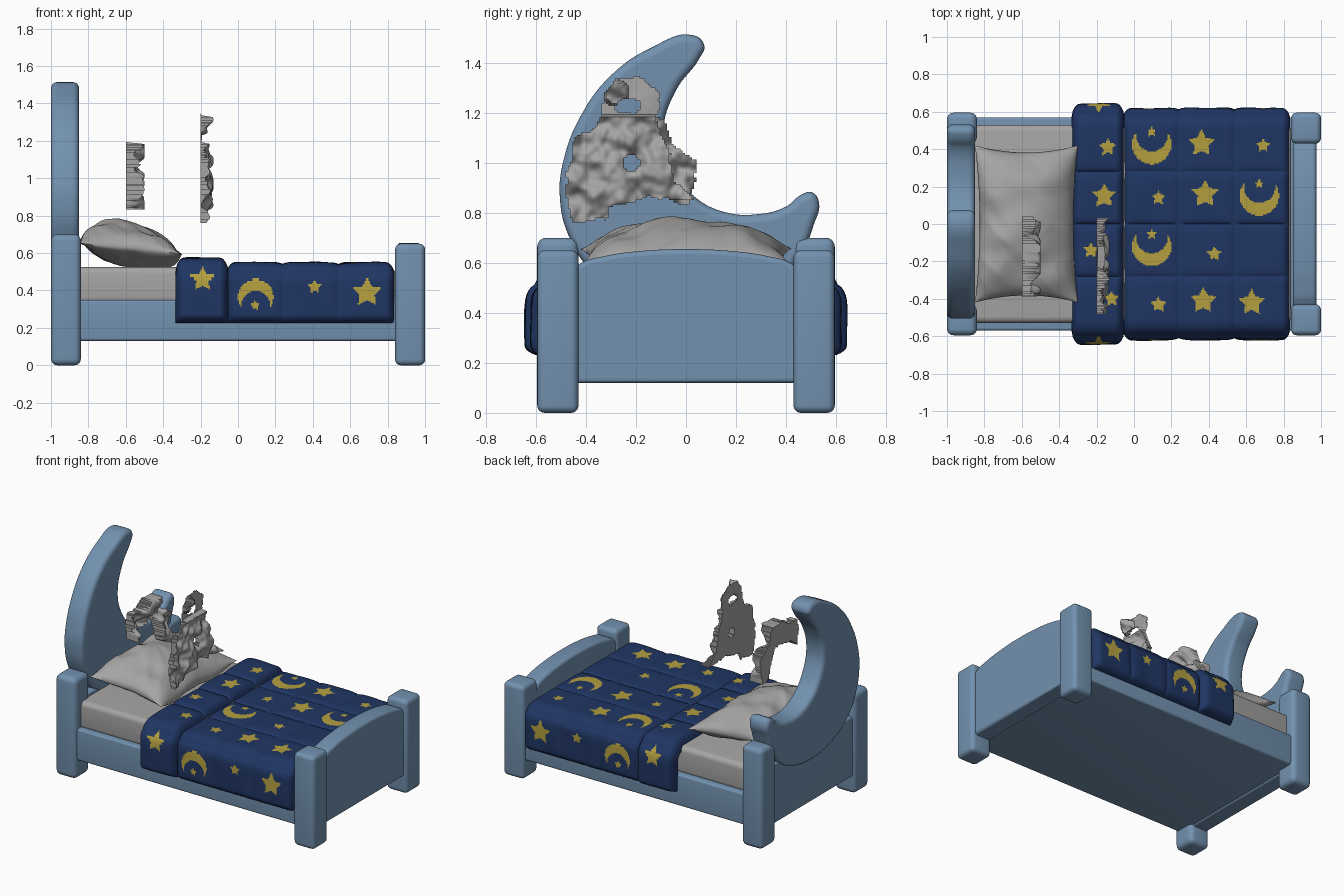
import bpy, bmesh, math
from mathutils import Vector, noise

if "Cube" in bpy.data.objects:
    bpy.data.objects.remove(bpy.data.objects["Cube"], do_unlink=True)


def material(name, rgb):
    m = bpy.data.materials.new(name)
    m.use_nodes = True
    m.diffuse_color = (*rgb, 1)
    m.node_tree.nodes["Principled BSDF"].inputs["Base Color"].default_value = (*rgb, 1)
    return m


WOOD = material("painted_wood_blue", (0.17, 0.285, 0.43))
LINEN = material("linen_grey", (0.38, 0.375, 0.37))
NAVY = material("quilt_navy", (0.014, 0.036, 0.125))
GOLD = material("quilt_gold", (0.46, 0.35, 0.05))


def finish(ob, angle=40):
    bpy.ops.object.select_all(action='DESELECT')
    ob.select_set(True)
    bpy.context.view_layer.objects.active = ob
    if ob.type == 'CURVE':
        bpy.ops.object.convert(target='MESH')
    bpy.ops.object.shade_smooth_by_angle(angle=math.radians(angle))


def from_bmesh(name, bm, mats, angle=40):
    bmesh.ops.recalc_face_normals(bm, faces=bm.faces[:])
    me = bpy.data.meshes.new(name)
    bm.to_mesh(me)
    bm.free()
    for m in mats:
        me.materials.append(m)
    ob = bpy.data.objects.new(name, me)
    bpy.context.collection.objects.link(ob)
    finish(ob, angle)
    return ob


def box(name, lo, hi, mat, bevel):
    bm = bmesh.new()
    bmesh.ops.create_cube(bm, size=1)
    for v in bm.verts:
        v.co = [l + (h - l) * (c + 0.5) for l, h, c in zip(lo, hi, v.co)]
    bmesh.ops.bevel(bm, geom=bm.edges[:], offset=bevel, segments=5, profile=0.5, affect='EDGES')
    return from_bmesh(name, bm, [mat])


def board(name, points, x0, x1, rim, sharp=()):
    # Flat board drawn as a smooth (y, z) outline with a rounded rim
    cu = bpy.data.curves.new(name, 'CURVE')
    cu.dimensions, cu.fill_mode = '2D', 'BOTH'
    cu.extrude = (x1 - x0) / 2 - rim
    cu.bevel_depth, cu.offset, cu.bevel_resolution = rim, -rim, 4
    sp = cu.splines.new('BEZIER')
    sp.bezier_points.add(len(points) - 1)
    sp.use_cyclic_u, sp.resolution_u = True, 8
    for i, (bp, p) in enumerate(zip(sp.bezier_points, points)):
        bp.co = (*p, 0)
        kind = 'VECTOR' if i in sharp else 'AUTO'
        bp.handle_left_type = bp.handle_right_type = kind
    cu.materials.append(WOOD)
    ob = bpy.data.objects.new(name, cu)
    bpy.context.collection.objects.link(ob)
    ob.location.x = (x0 + x1) / 2
    ob.rotation_euler = (math.pi / 2, 0, math.pi / 2)
    finish(ob)


# Frame: posts, slab, headboard panel
for side, s in (("right", -1), ("left", 1)):
    y0, y1 = sorted((s * 0.43, s * 0.595))
    box("head_post_" + side, (-1, y0, 0), (-0.84, y1, 0.70), WOOD, 0.035)
    box("foot_post_" + side, (0.84, y0, 0), (1, y1, 0.65), WOOD, 0.03)
box("bed_frame", (-0.9, -0.57, 0.13), (0.88, 0.57, 0.35), WOOD, 0.015)
box("headboard_panel", (-0.98, -0.46, 0.12), (-0.86, 0.46, 0.54), WOOD, 0.015)

# Arched footboard and crescent headboard
arch = [(0.46 * math.cos(a), 0.56 + 0.095 * math.sin(a))
        for a in (math.pi * k / 8 for k in range(9))]
board("footboard", arch + [(-0.46, 0.12), (0.46, 0.12)], 0.85, 0.975, 0.02, (0, 8, 9, 10))
board("crescent_headboard", [
    (0.03, 1.51), (-0.14, 1.46), (-0.30, 1.35), (-0.42, 1.19), (-0.49, 1.01), (-0.505, 0.87),
    (-0.47, 0.71), (-0.36, 0.55), (-0.17, 0.45), (0.03, 0.42), (0.23, 0.45), (0.38, 0.53),
    (0.47, 0.65), (0.51, 0.75), (0.532, 0.84), (0.505, 0.882), (0.465, 0.875), (0.40, 0.825),
    (0.29, 0.795), (0.16, 0.802), (0.04, 0.86), (-0.055, 0.98), (-0.09, 1.13), (-0.04, 1.29),
    (0.055, 1.42), (0.073, 1.47)], -1, -0.85, 0.032)

# Mattress
box("mattress", (-0.87, -0.53, 0.33), (0.84, 0.53, 0.525), LINEN, 0.035)


# Pillow: two puffed sheets joined at the seam
def pillow():
    bm = bmesh.new()
    for s in (1, -1):
        g = bmesh.ops.create_grid(bm, x_segments=70, y_segments=90, size=1)
        for v in g["verts"]:
            a, b = v.co.x, v.co.y
            puff = max(0, (1 - abs(a) ** 2.6) * (1 - abs(b) ** 2.6)) ** 0.6
            x = -0.575 + 0.275 * a * (1 - 0.09 * (1 - b * b))
            y = 0.42 * b * (1 - 0.09 * (1 - a * a))
            fold = noise.noise(Vector((x * 4, y * 7, 3 + s))) * 0.028
            fold += abs(noise.noise(Vector((x * 9 + y * 5, y * 4, s)))) * -0.02
            z = 0.625 - 0.045 * a + s * puff * ((0.135 if s > 0 else 0.1) + fold)
            v.co = (x, y, z + 0.015 * math.sin(6 * b + 2 * a) * (1 - puff))
    bmesh.ops.remove_doubles(bm, verts=bm.verts[:], dist=0.0005)
    from_bmesh("pillow", bm, [LINEN], 70)


pillow()


# Painted quilt motifs
def in_star(px, py, r):
    if px * px + py * py > r * r:
        return False
    step = math.tau / 5
    a = abs((math.atan2(py, px) - math.pi / 2 + step / 2) % step - step / 2)
    d = math.hypot(px, py)
    qx, qy = r * 0.52 * math.cos(step / 2), r * 0.52 * math.sin(step / 2)
    return (qx - r) * d * math.sin(a) - qy * (d * math.cos(a) - r) > 0


def in_moon(px, py, r):
    return math.hypot(px, py) < r and math.hypot(px, py - r * 0.45) > r * 0.8


TOP_STARS = [(-0.14, 0.41, 0.05), (-0.16, 0.15, 0.068), (-0.23, -0.14, 0.045),
             (-0.12, -0.40, 0.045), (0.36, 0.43, 0.075), (0.69, 0.42, 0.04),
             (0.13, 0.14, 0.04), (0.38, 0.16, 0.078), (0.43, -0.16, 0.042),
             (0.13, -0.43, 0.045), (0.37, -0.41, 0.073), (0.63, -0.42, 0.073)]
TOP_MOONS = [(0.095, 0.425), (0.67, 0.15), (0.095, -0.12)]
SIDE_STARS = [(-0.19, 0.46, 0.068), (0.09, 0.32, 0.028), (0.41, 0.42, 0.04), (0.69, 0.39, 0.08)]


def is_gold(c):
    if abs(c.y) > 0.56 and c.z < 0.535:
        return (any(in_star(c.x - x, c.z - z, r) for x, z, r in SIDE_STARS)
                or in_moon(c.x - 0.095, 0.365 - c.z, 0.095))
    return (any(in_star(c.x - x, c.y - y, r) for x, y, r in TOP_STARS)
            or any(in_moon(c.x - x, c.y - y, 0.105) or in_star(c.x - x, c.y - y - 0.065, 0.028)
                   for x, y in TOP_MOONS))


# Quilt: padded sheet draped over the mattress, seams between cells
HALF, HEM, LID, RAD = 0.565, 0.225, 0.495, 0.05
DROP, FLAT, BEND = LID - RAD - HEM, HALF - RAD, RAD * math.pi / 2
REACH = DROP + BEND + FLAT


def drape(t):
    # Point and normal at distance t from the middle of the sheet
    s, d = (1 if t >= 0 else -1), abs(t)
    if d < FLAT:
        return Vector((t, LID)), Vector((0, 1))
    if d < FLAT + BEND:
        a = (d - FLAT) / RAD
        n = Vector((s * math.sin(a), math.cos(a)))
        return Vector((s * FLAT, LID - RAD)) + n * RAD, n
    return Vector((s * HALF, LID - RAD - (d - FLAT - BEND))), Vector((s, 0))


def quilt(name, x0, x1, columns, thick):
    bm = bmesh.new()
    step, cell = 0.0072, 0.28
    nx, nt = round((x1 - x0) / step), round(2 * REACH / step)
    rows = []
    for i in range(nx + 1):
        u = i / nx
        a = abs(2 * ((u * columns) % 1) - 1)
        end = min(1, min(u, 1 - u) * (x1 - x0) / 0.045)
        row = []
        for j in range(nt + 1):
            t = (2 * j / nt - 1) * REACH
            p, n = drape(t)
            hem = min(1, (REACH - abs(t)) / 0.045)
            b = abs(2 * ((t / cell) % 1) - 1) if abs(t) < 2 * cell else \
                abs(2 * (abs(t) - 2 * cell) / (REACH - 2 * cell) - 1)
            puff = max(0, (1 - a ** 5) * (1 - b ** 5)) ** 0.5
            rim = math.sqrt(max(0, (1 - (1 - end) ** 2) * (1 - (1 - hem) ** 2)))
            x = x0 + u * (x1 - x0)
            lump = 0.006 * noise.noise(Vector((x * 6, t * 6, 1)))
            p = p + n * ((thick * (0.72 + 0.28 * puff) + lump) * rim)
            row.append(bm.verts.new((x, p.x, p.y)))
        rows.append(row)
    for r0, r1 in zip(rows, rows[1:]):
        for j in range(nt):
            f = bm.faces.new((r0[j], r0[j + 1], r1[j + 1], r1[j]))
            f.material_index = int(is_gold(f.calc_center_median()))
    from_bmesh(name, bm, [NAVY, GOLD], 70)


quilt("quilt", -0.06, 0.835, 3, 0.056)
quilt("quilt_fold", -0.335, -0.05, 1, 0.08)


# Crumpled hanging scraps: flat back, lumpy front
def inside(poly, y, z):
    hit = False
    for (y0, z0), (y1, z1) in zip(poly, poly[1:] + poly[:1]):
        if (z0 > z) != (z1 > z) and y < y0 + (z - z0) * (y1 - y0) / (z1 - z0):
            hit = not hit
    return hit


def scrap(name, outline, holes, x0, depth):
    bm = bmesh.new()
    bmesh.ops.create_grid(bm, x_segments=80, y_segments=80, size=0.36)
    for v in bm.verts:
        v.co = (x0, v.co.x - 0.22, v.co.y + 1.04)
    out = []
    for f in bm.faces:
        c = f.calc_center_median()
        w = noise.noise(c * 22) * 0.012
        y, z = c.y + w, c.z - w
        if not inside(outline, y, z) or any(
                ((y - hy) / ry) ** 2 + ((z - hz) / rz) ** 2 < 1 for hy, hz, ry, rz in holes):
            out.append(f)
    bmesh.ops.delete(bm, geom=out, context='FACES')
    new = bmesh.ops.extrude_face_region(bm, geom=bm.faces[:], use_keep_orig=True)
    for v in (g for g in new["geom"] if isinstance(g, bmesh.types.BMVert)):
        lump = 0.55 + 0.8 * noise.noise(v.co * 11) + 0.3 * noise.noise(v.co * 28)
        bump = math.hypot(v.co.y + 0.28, v.co.z - 1.28) < 0.05
        thin = 0.1 if v.co.z > 1.19 and not bump else 1
        v.co.x += depth * max(0.08, min(1, lump)) * thin
    from_bmesh(name, bm, [LINEN], 60)


scrap("front_scrap", [
    (-0.28, 1.34), (-0.18, 1.34), (-0.10, 1.28), (-0.12, 1.17), (-0.07, 1.05), (-0.05, 0.93),
    (0.04, 0.85), (-0.18, 0.86), (-0.30, 0.82), (-0.32, 0.77), (-0.45, 0.76), (-0.49, 0.91),
    (-0.44, 1.09), (-0.34, 1.17), (-0.33, 1.27)],
    [(-0.23, 1.225, 0.055, 0.03), (-0.22, 1.0, 0.035, 0.03)], -0.2, 0.068)
scrap("rear_scrap", [
    (-0.39, 1.08), (-0.37, 1.15), (-0.28, 1.14), (-0.2, 1.19), (-0.09, 1.18), (-0.05, 1.07),
    (0.05, 1.0), (0.01, 0.84), (-0.05, 0.84), (-0.09, 0.96), (-0.13, 1.04), (-0.28, 1.03),
    (-0.37, 0.97)], [], -0.6, 0.1)
